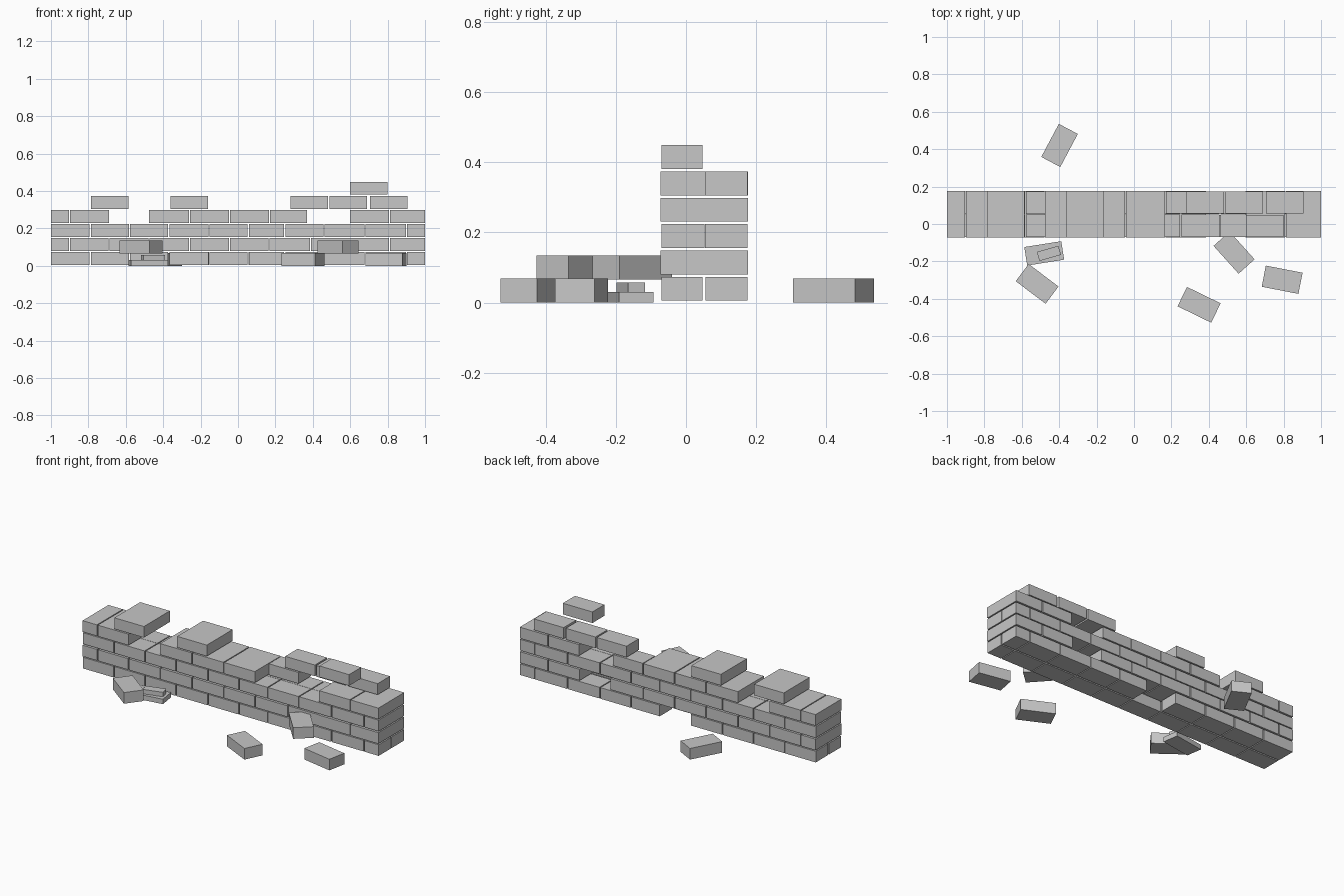
import bpy
from math import radians

if "Cube" in bpy.data.objects:
    bpy.data.objects.remove(bpy.data.objects["Cube"], do_unlink=True)

stone = bpy.data.materials.new("pale_grey_stone")
stone.use_nodes = True
GREY = (0.57, 0.57, 0.57, 1)
stone.diffuse_color = GREY
stone.node_tree.nodes["Principled BSDF"].inputs["Base Color"].default_value = GREY

LENGTH, WIDTH, HEIGHT = 0.2, 0.115, 0.068
COURSE = 0.075          # rise from one course to the next
GAP = 0.006             # open joint between bricks
FULL, FRONT, BACK = (-0.073, 0.177), (-0.07, 0.047), (0.056, 0.175)


def block(name, centre, size, angle=0):
    bpy.ops.mesh.primitive_cube_add(size=1, location=centre)
    ob = bpy.context.object
    ob.name = name
    ob.scale = size
    ob.rotation_euler.z = radians(angle)
    ob.data.materials.append(stone)
    return ob


def wall_brick(row, x0, x1, depth=FULL):
    y0, y1 = depth
    z = 0.005 + row * COURSE + HEIGHT / 2
    block("wall_brick", ((x0 + x1) / 2, (y0 + y1) / 2, z), (x1 - x0, y1 - y0, HEIGHT))


def run(row, seams, depth=FULL):
    last = len(seams) - 1
    for i in range(last):
        a = seams[i] + (GAP / 2 if i else 0)
        b = seams[i + 1] - (GAP / 2 if i + 1 < last else 0)
        wall_brick(row, a, b, depth)


# Bottom and third courses: two bricks deep
odd = [-1, -0.79, -0.58, -0.37, -0.155, 0.055, 0.25, 0.46, 0.68, 0.9, 1]
run(0, odd, FRONT)
run(0, odd[:5], BACK)
run(0, odd[5:], BACK)
run(2, odd, (FRONT[0], 0.052))
run(2, odd, (0.054, BACK[1]))

# Second course, with one brick missing at the back
even = [-1, -0.9, -0.69, -0.475, -0.26, -0.045, 0.165, 0.385, 0.595, 0.81, 1]
run(1, even[:8])
wall_brick(1, even[7] + GAP, even[8], FRONT)
run(1, even[8:])

# Broken fourth course
run(3, even[:3])
run(3, even[3:7])
wall_brick(3, 0.17, 0.37, BACK)
run(3, [0.6, 0.81, 1])

# Loose top courses
for x in (-0.785, -0.36):
    wall_brick(4, x, x + LENGTH)
for x in (0.28, 0.49, 0.705):
    wall_brick(4, x, x + LENGTH, BACK)
wall_brick(5, 0.6, 0.8, FRONT)

# Fallen bricks: x, y, base height, turn
for x, y, z, turn in ((-0.398, 0.42, 0, 62), (0.348, -0.432, 0, -26),
                      (0.792, -0.298, 0, -11), (0.535, -0.153, 0.066, -48),
                      (-0.518, -0.32, 0.066, -37)):
    block("fallen_brick", (x, y, z + HEIGHT / 2), (LENGTH, WIDTH, HEIGHT), turn)

# Broken slivers stacked in front
block("broken_slab", (-0.48, -0.157, 0.015), (LENGTH, 0.1, 0.03), 9)
block("broken_chip", (-0.455, -0.157, 0.044), (0.12, 0.05, 0.027), 16)
